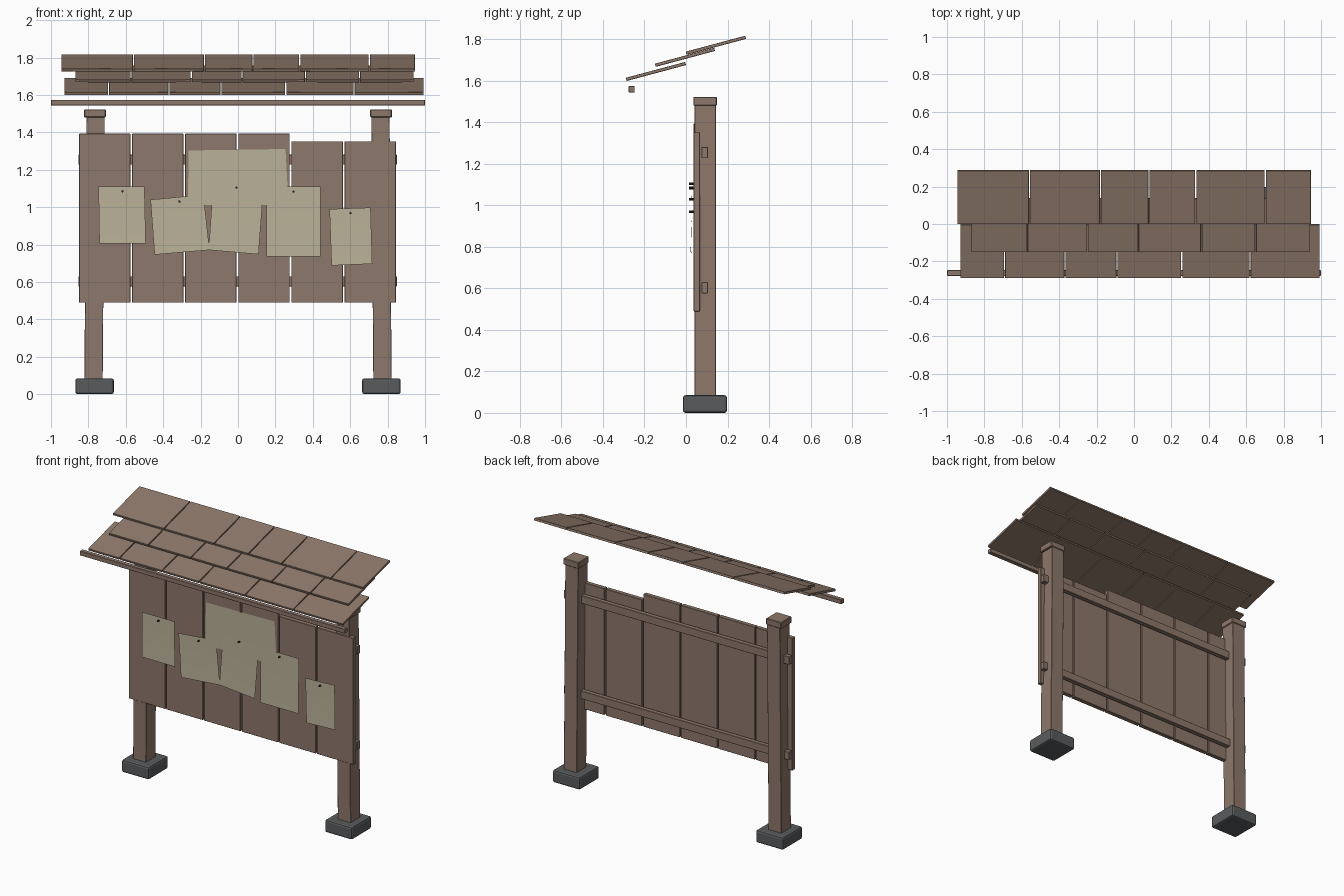
import bpy, bmesh
from math import radians
from mathutils import Matrix, Vector

cube = bpy.data.objects.get("Cube")
if cube:
    bpy.data.objects.remove(cube, do_unlink=True)


def material(name, rgb):
    m = bpy.data.materials.new(name)
    m.use_nodes = True
    m.diffuse_color = (*rgb, 1)
    m.node_tree.nodes["Principled BSDF"].inputs["Base Color"].default_value = (*rgb, 1)
    return m


wood = material("brown_wood", (0.27, 0.188, 0.145))
stone = material("grey_stone", (0.1, 0.105, 0.108))
paper = material("old_paper", (0.49, 0.44, 0.315))
iron = material("dark_iron", (0.025, 0.021, 0.02))


def finish(name, bm, mat):
    bmesh.ops.recalc_face_normals(bm, faces=bm.faces)
    mesh = bpy.data.meshes.new(name)
    bm.to_mesh(mesh)
    bm.free()
    mesh.materials.append(mat)
    obj = bpy.data.objects.new(name, mesh)
    bpy.context.collection.objects.link(obj)
    return obj


def box(name, xs, ys, zs, mat=wood, pitch=0, lean=0, bevel=0.002, segments=1):
    """Box from its extents, tilted about its own centre."""
    size = [b - a for a, b in (xs, ys, zs)]
    centre = Vector([(a + b) / 2 for a, b in (xs, ys, zs)])
    bm = bmesh.new()
    bmesh.ops.create_cube(bm, size=1)
    bmesh.ops.scale(bm, vec=size, verts=bm.verts)
    bmesh.ops.bevel(bm, geom=bm.edges[:], offset=bevel, segments=segments,
                    profile=0.5, affect='EDGES')
    turn = Matrix.Rotation(radians(pitch), 4, 'X') @ Matrix.Rotation(radians(lean), 4, 'Y')
    bm.transform(Matrix.Translation(centre) @ turn)
    return finish(name, bm, mat)


# Posts with caps and stone footings, leaning slightly inwards
for side, s in (("right", -1), ("left", 1)):
    mid = s * 0.767
    box(f"{side}_post", (mid - 0.049, mid + 0.049), (0.041, 0.145), (0.06, 1.485),
        lean=-0.45 * s)
    cap = s * 0.765
    box(f"{side}_post_cap", (cap - 0.058, cap + 0.058), (0.035, 0.149), (1.48, 1.523),
        bevel=0.004)
    box(f"{side}_footing", (mid - 0.103, mid + 0.103), (-0.015, 0.198), (0, 0.085),
        stone, bevel=0.012, segments=2)

# Cross rails running through both posts
for name, z in (("lower_rail", 0.603), ("upper_rail", 1.254)):
    box(name, (-0.853, 0.849), (0.075, 0.106), (z - 0.027, z + 0.027))

# Upright board planks, the two on the left a little shorter
for i in range(6):
    x = -0.85 + i * 0.2838
    box(f"plank_{i + 1}", (x, x + 0.275), (0.037, 0.067), (0.489, 1.393 if i < 4 else 1.352))

# Shingle rows: seams along x, centre y and z
rows = {
    "lower": ((-0.931, -0.692, -0.369, -0.091, 0.255, 0.621, 0.995), -0.145, 1.645),
    "middle": ((-0.873, -0.572, -0.25, 0.022, 0.36, 0.65, 0.941), -0.005, 1.713),
    "upper": ((-0.947, -0.559, -0.18, 0.08, 0.33, 0.702, 0.949), 0.144, 1.771),
}
for row, (seams, y, z) in rows.items():
    for i, (a, b) in enumerate(zip(seams, seams[1:])):
        box(f"{row}_shingle_{i + 1}", (a + 0.003, b - 0.003), (y - 0.148, y + 0.148),
            (z - 0.0075, z + 0.0075), pitch=15, lean=0.12 * (-1) ** i, bevel=0.001)

# Thin beam below the eave
box("eave_beam", (-1, 1), (-0.277, -0.247), (1.544, 1.574))


def sheet(name, corners, y, curl=0.005, n=5):
    """Paper sheet from four (x, z) corners, its foot curling outwards."""
    tl, tr, br, bl = [Vector(c) for c in corners]
    bm = bmesh.new()
    grid = []
    for j in range(n + 1):
        v = j / n
        left, right = tl.lerp(bl, v), tr.lerp(br, v)
        points = [left.lerp(right, i / n) for i in range(n + 1)]
        grid.append([bm.verts.new((p.x, y - curl * v * v, p.y)) for p in points])
    for upper, lower in zip(grid, grid[1:]):
        for i in range(n):
            bm.faces.new((upper[i], lower[i], lower[i + 1], upper[i + 1]))
    obj = finish(name, bm, paper)
    # All sheets face the front
    if obj.data.polygons[0].normal.y > 0:
        obj.data.flip_normals()
    for poly in obj.data.polygons:
        poly.use_smooth = True


# Pinned notices
sheet("large_notice", ((-0.264, 1.303), (0.254, 1.311), (0.27, 1.012), (-0.268, 1.012)), 0.031, 0)
sheet("notice_1", ((-0.746, 1.11), (-0.5, 1.11), (-0.493, 0.805), (-0.741, 0.805)), 0.028)
sheet("notice_2", ((-0.468, 1.04), (-0.185, 1.067), (-0.152, 0.771), (-0.446, 0.746)), 0.027)
sheet("notice_3", ((-0.133, 1.13), (0.137, 1.11), (0.11, 0.748), (-0.157, 0.771)), 0.028)
sheet("notice_4", ((0.153, 1.11), (0.441, 1.11), (0.441, 0.735), (0.153, 0.735)), 0.026)
sheet("notice_5", ((0.489, 0.99), (0.709, 0.998), (0.718, 0.697), (0.5, 0.688)), 0.028)

# Pins holding the notices
for i, (x, z) in enumerate(((-0.618, 1.085), (-0.313, 1.03), (-0.008, 1.104),
                            (0.297, 1.083), (0.602, 0.968))):
    bm = bmesh.new()
    bmesh.ops.create_cone(bm, cap_ends=True, segments=8, radius1=0.006, radius2=0.006,
                          depth=0.022)
    bm.transform(Matrix.Translation((x, 0.026, z)) @ Matrix.Rotation(radians(90), 4, 'X'))
    finish(f"pin_{i + 1}", bm, iron)
